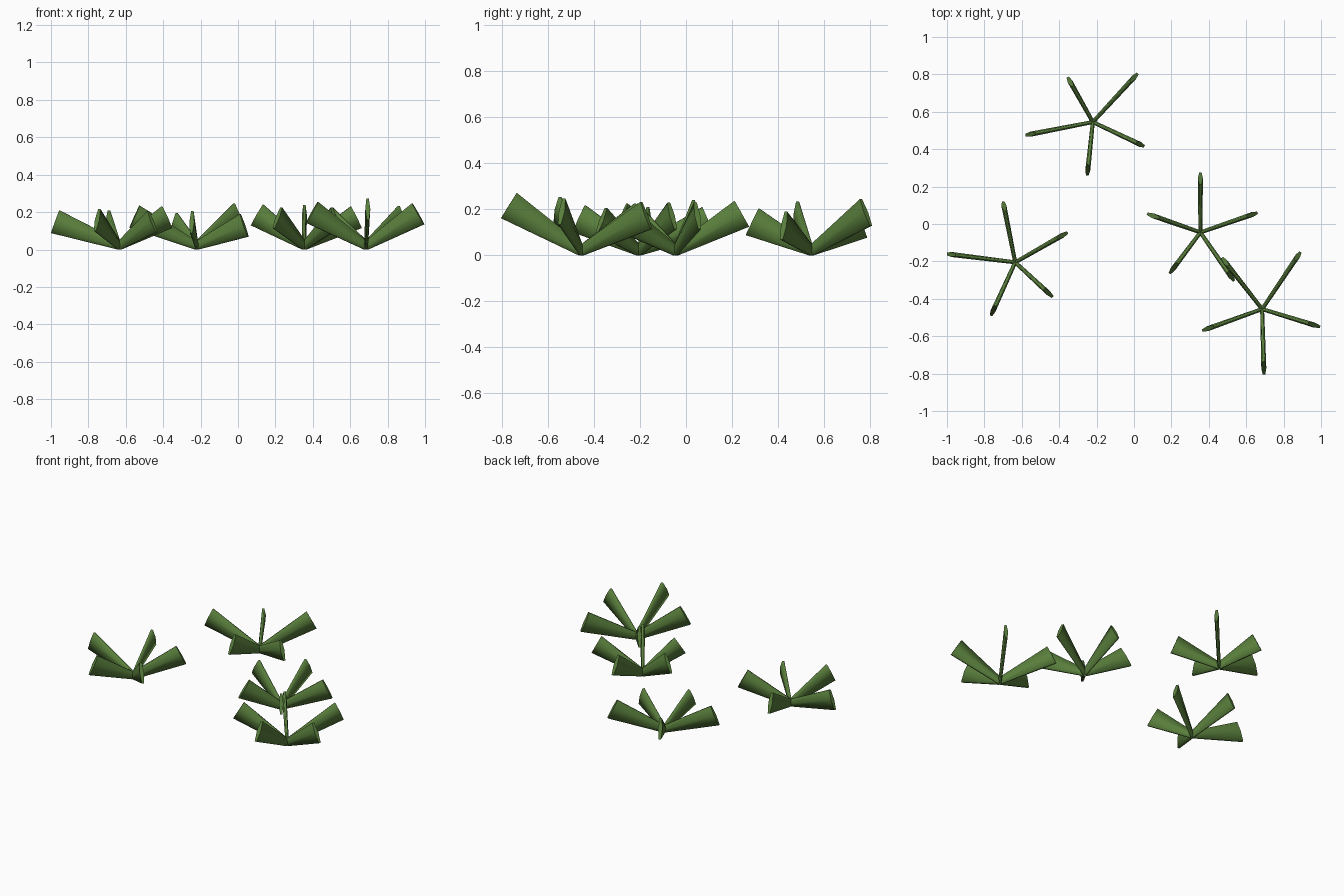
import bpy, bmesh
from math import sin, cos, tan, pi, atan2, hypot, radians
from mathutils import Vector

if "Cube" in bpy.data.objects:
    bpy.data.objects.remove(bpy.data.objects["Cube"])

BASE_W, TIP_W = 0.045, 0.13      # blade height at root and at tip
BASE_T, TIP_T = 0.021, 0.027     # blade thickness at root and at tip
SIDES = 6

# each plant: centre, then blades as (tip x, tip y, top z)
PLANTS = [
    ((0.355, -0.045), [(0.355, 0.275, 0.238), (0.66, 0.06, 0.23), (0.07, 0.055, 0.24),
                       (0.19, -0.265, 0.225), (0.535, -0.305, 0.225)]),
    ((0.685, -0.455), [(0.89, -0.15, 0.233), (0.995, -0.55, 0.247), (0.695, -0.805, 0.272),
                       (0.365, -0.57, 0.255), (0.47, -0.18, 0.225)]),
    ((-0.635, -0.205), [(-0.70, 0.12, 0.21), (-0.355, -0.045, 0.23), (-0.435, -0.39, 0.207),
                        (-0.765, -0.49, 0.217), (-1.0, -0.16, 0.21)]),
    ((-0.22, 0.545), [(-0.355, 0.785, 0.195), (0.02, 0.805, 0.245), (0.055, 0.415, 0.19),
                      (-0.25, 0.26, 0.205), (-0.58, 0.475, 0.235)]),
]

leaf = bpy.data.materials.new("leaf_green")
leaf.diffuse_color = (0.10, 0.21, 0.045, 1)
leaf.use_nodes = True
leaf.node_tree.nodes["Principled BSDF"].inputs["Base Color"].default_value = leaf.diffuse_color


def blade_slope(reach, top):
    """Tilt at which a blade of the given reach tops out at the given height."""
    lo, hi = 0.0, radians(60)
    for _ in range(40):
        s = (lo + hi) / 2
        z = (BASE_W + TIP_W) / 2 * cos(s) + (reach - TIP_W / 2 * sin(s)) * tan(s)
        lo, hi = (s, hi) if z < top else (lo, s)
    return s


def add_blade(bm, centre, tip):
    dx, dy = tip[0] - centre[0], tip[1] - centre[1]
    reach, a = hypot(dx, dy), atan2(dy, dx)
    s = blade_slope(reach, tip[2])
    along = Vector((cos(a) * cos(s), sin(a) * cos(s), sin(s)))
    up = Vector((-cos(a) * sin(s), -sin(a) * sin(s), cos(s)))
    side = along.cross(up)
    length = (reach - TIP_W / 2 * sin(s)) / cos(s)
    root = Vector((centre[0], centre[1], BASE_W / 2 * cos(s)))
    rings = []
    for pos, w, t in ((root, BASE_W, BASE_T), (root + along * length, TIP_W, TIP_T)):
        ring = []
        for i in range(SIDES):
            b = 2 * pi * i / SIDES
            # flattened hexagon with flat top and bottom edges
            ring.append(bm.verts.new(pos + side * (t / 2 * cos(b)) + up * (w / 2 * sin(b) / cos(pi / 6))))
        rings.append(ring)
    faces = [bm.faces.new((rings[0][i], rings[0][(i + 1) % SIDES],
                           rings[1][(i + 1) % SIDES], rings[1][i])) for i in range(SIDES)]
    caps = [bm.faces.new(rings[0]), bm.faces.new(rings[1])]
    for f in faces + caps:
        f.smooth = True
    for cap in caps:
        for e in cap.edges:
            e.smooth = False


for n, (centre, tips) in enumerate(PLANTS, 1):
    bm = bmesh.new()
    for tip in tips:
        add_blade(bm, centre, tip)
    bmesh.ops.recalc_face_normals(bm, faces=bm.faces)
    mesh = bpy.data.meshes.new(f"grass_tuft_{n}")
    bm.to_mesh(mesh)
    bm.free()
    mesh.materials.append(leaf)
    bpy.context.collection.objects.link(bpy.data.objects.new(f"grass_tuft_{n}", mesh))
